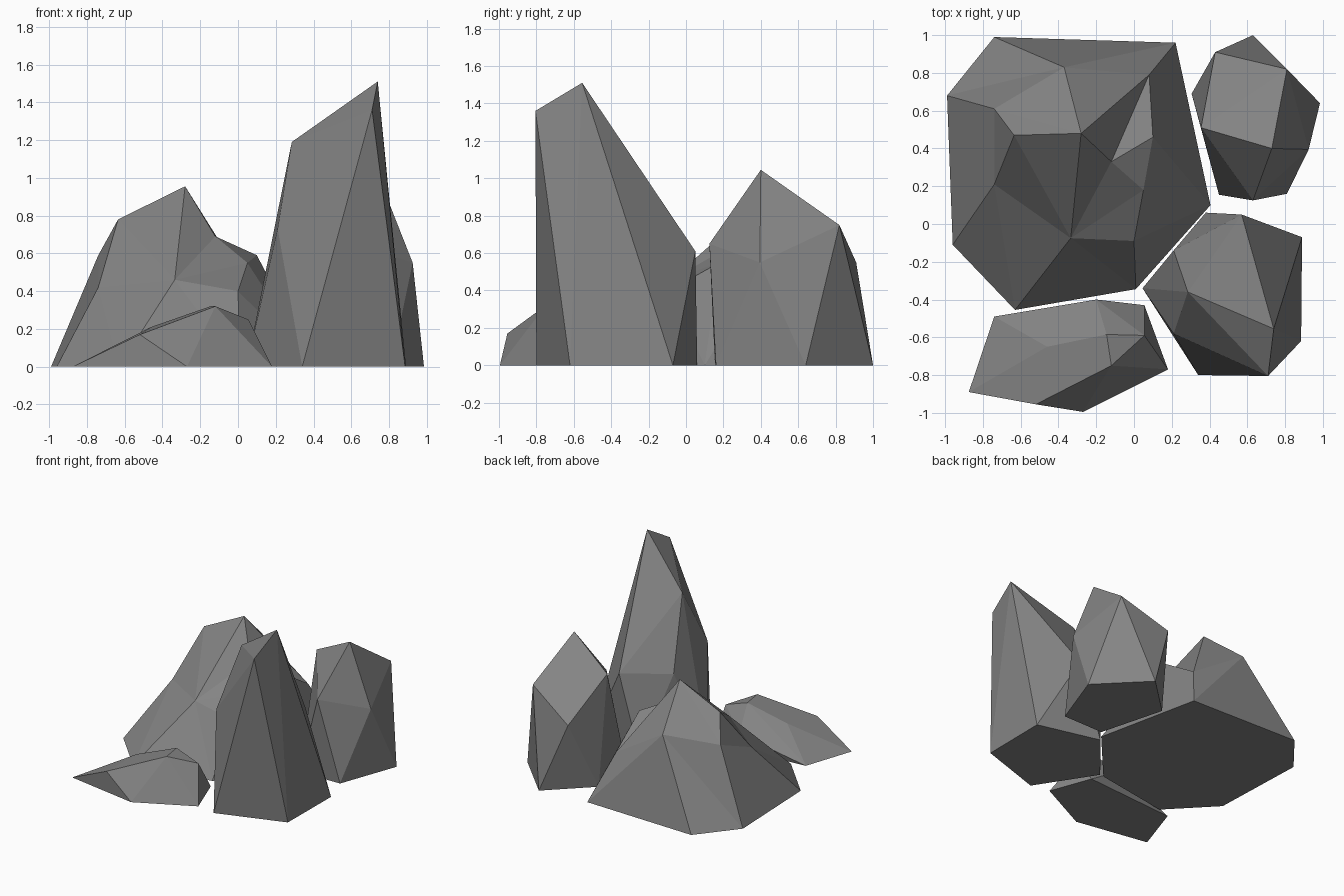
import bpy, bmesh, math

if "Cube" in bpy.data.objects:
    bpy.data.objects.remove(bpy.data.objects["Cube"])

# Dark grey stone
stone = bpy.data.materials.new("stone")
stone.diffuse_color = (.23, .23, .23, 1)
stone.use_nodes = True
stone.node_tree.nodes["Principled BSDF"].inputs["Base Color"].default_value = stone.diffuse_color


def finish(name, bm):
    bmesh.ops.recalc_face_normals(bm, faces=bm.faces[:])
    mesh = bpy.data.meshes.new(name)
    bm.to_mesh(mesh)
    bm.free()
    mesh.materials.append(stone)
    obj = bpy.data.objects.new(name, mesh)
    bpy.context.collection.objects.link(obj)
    return obj


def convex_rock(name, base, upper):
    """Faceted boulder: flat base outline wrapped with its upper corner points."""
    bm = bmesh.new()
    for p in [(x, y, 0) for x, y in base] + upper:
        bm.verts.new(p)
    bmesh.ops.convex_hull(bm, input=bm.verts[:])
    loose = [v for v in bm.verts if not v.link_faces]
    bmesh.ops.delete(bm, geom=loose, context='VERTS')
    bmesh.ops.dissolve_limit(bm, angle_limit=math.radians(1),
                             verts=bm.verts[:], edges=bm.edges[:])
    return finish(name, bm)


def carved_rock(name, base, upper, facets):
    """Boulder with hollows: letters a.. are base corners, A.. upper corners."""
    bm = bmesh.new()
    corner = {chr(97 + i): bm.verts.new((x, y, 0)) for i, (x, y) in enumerate(base)}
    corner.update({chr(65 + i): bm.verts.new(p) for i, p in enumerate(upper)})
    for f in facets.split():
        bm.faces.new([corner[c] for c in f])
    bm.faces.new([corner[chr(97 + i)] for i in range(len(base))])
    return finish(name, bm)


# Broad boulder at back left, with a hollowed right shoulder
carved_rock(
    "broad_rock",
    [(.22, .96), (.405, .10), (.01, -.345), (-.63, -.455), (-.96, -.11), (-.99, .68), (-.74, .99)],
    [(-.37, .83, .66), (-.74, .61, .59), (-.635, .47, .78), (-.28, .48, .955),
     (-.74, .21, .42), (-.335, -.075, .46), (0, -.09, .40), (.08, .79, .38),
     (.10, .46, .59), (.05, .18, .55), (-.12, .33, .69)],
    "gaA gfA fBA ABD BCD feEB BEC edE CEF EdF CFD Fdc FcG "
    "Gcb GbJ JbI IbaH KHI KIJ DKH DFK FGJ FJK ADH AHa")

# Tall spire at front right
convex_rock(
    "tall_rock",
    [(.38, .06), (.89, -.07), (.885, -.62), (.34, -.80), (.045, -.34)],
    [(.57, .05, .61), (.21, -.14, .63), (.285, -.36, 1.19), (.74, -.555, 1.51),
     (.71, -.805, 1.36), (.21, -.58, .73)])

# Upright boulder at back right
convex_rock(
    "upright_rock",
    [(.63, 1.0), (.985, .64), (.81, .16), (.45, .155), (.305, .69)],
    [(.81, .82, .75), (.43, .91, .55), (.925, .395, .55), (.63, .125, .65),
     (.355, .51, .84), (.73, .40, 1.045)])

# Low slab at front left
convex_rock(
    "low_rock",
    [(-.74, -.49), (.055, -.43), (.18, -.77), (-.27, -.995), (-.875, -.89)],
    [(-.20, -.40, .15), (-.52, -.955, .17), (-.46, -.65, .21),
     (-.145, -.585, .32), (.055, -.59, .25), (-.12, -.75, .32)])
